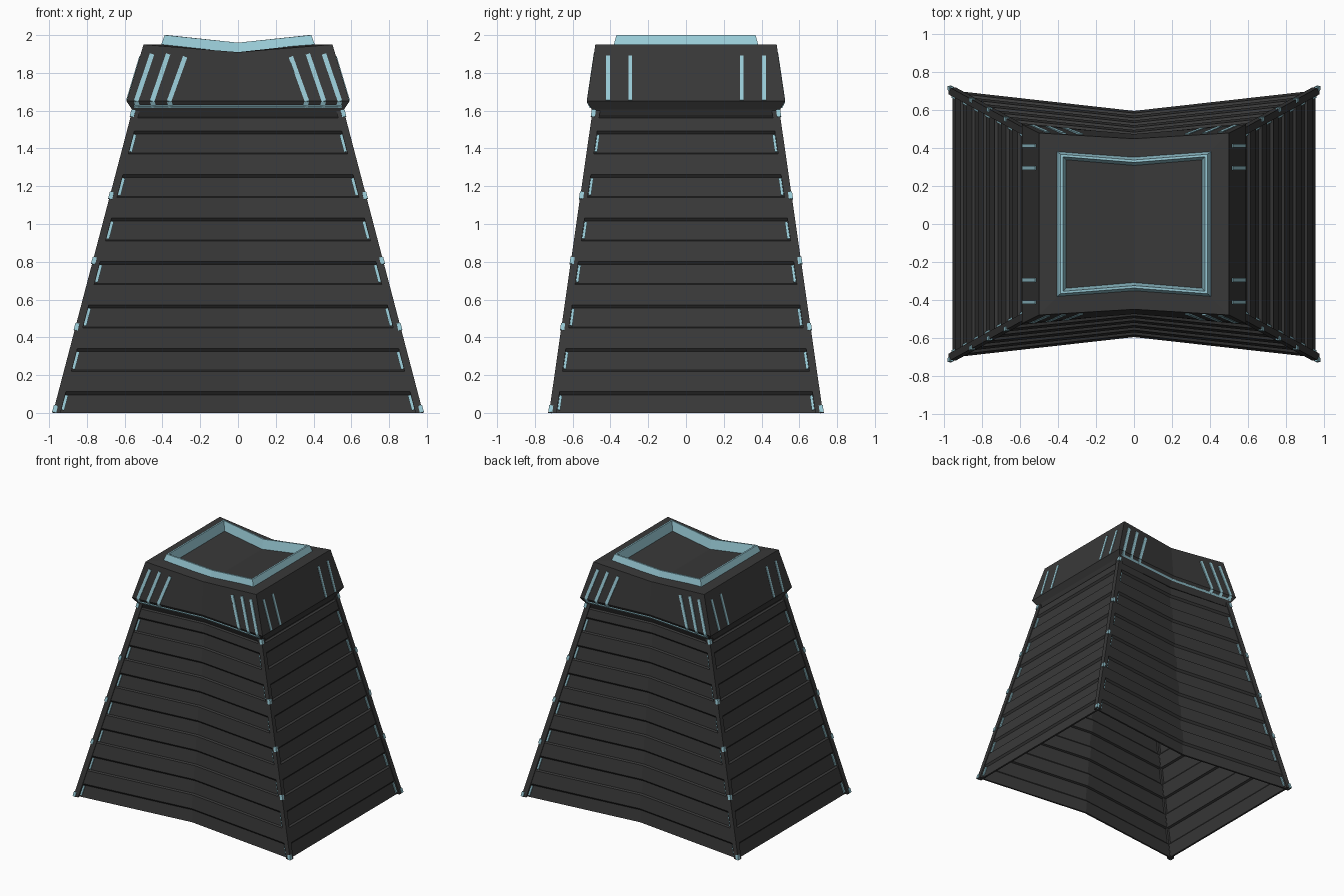
import bpy, bmesh
from mathutils import Vector, Matrix

if "Cube" in bpy.data.objects:
    bpy.data.objects.remove(bpy.data.objects["Cube"])


def material(name, rgb):
    m = bpy.data.materials.new(name)
    m.diffuse_color = (*rgb, 1)
    m.use_nodes = True
    m.node_tree.nodes["Principled BSDF"].inputs["Base Color"].default_value = m.diffuse_color
    return m


DARK = material("charcoal", (0.04, 0.04, 0.04))
CYAN = material("pale_cyan", (0.32, 0.60, 0.68))
SIDES = [(sx, sy) for sx in (-1, 1) for sy in (-1, 1)]


def finish(bm, name, mat):
    bmesh.ops.recalc_face_normals(bm, faces=bm.faces[:])
    me = bpy.data.meshes.new(name)
    bm.to_mesh(me)
    bm.free()
    me.materials.append(mat)
    ob = bpy.data.objects.new(name, me)
    bpy.context.collection.objects.link(ob)
    return ob


def ring(hx, hy, dip, z, zmid=None):
    """Six-sided outline, pinched at the middle of front and back."""
    zm = z if zmid is None else zmid
    return [(-hx, -hy, z), (0, dip - hy, zm), (hx, -hy, z),
            (hx, hy, z), (0, hy - dip, zm), (-hx, hy, z)]


def loft(bm, rings, closed=False, caps=False):
    loops = [[bm.verts.new(p) for p in r] for r in rings]
    n = len(loops[0])
    pairs = list(zip(loops, loops[1:])) + ([(loops[-1], loops[0])] if closed else [])
    for a, b in pairs:
        for i in range(n):
            j = (i + 1) % n
            bm.faces.new((a[i], a[j], b[j], b[i]))
    if caps:
        for lp in (loops[0], loops[-1]):
            if n == 6:  # split at the crease
                bm.faces.new((lp[0], lp[1], lp[4], lp[5]))
                bm.faces.new((lp[1], lp[2], lp[3], lp[4]))
            else:
                bm.faces.new(lp)


def bar(bm, p, q, normal, w, t):
    """Flat bar from p to q, width w, thickness t along normal."""
    p, q, n = Vector(p), Vector(q), Vector(normal)
    d = q - p
    s = d.cross(n).normalized()
    n = s.cross(d).normalized()
    m = Matrix((s * w, d, n * t)).transposed().to_4x4()
    m.translation = (p + q) / 2
    bmesh.ops.create_cube(bm, size=1, matrix=m)


def body(z):
    return 0.98 - 0.2625 * z, 0.725 - 0.144 * z, 0.11 - 0.035 * z


def head(z):
    if z < 1.65:
        t = (1.65 - z) / 0.05
        return 0.59 - 0.03 * t, 0.525 - 0.027 * t, 0.05
    t = (z - 1.65) / 0.3
    return 0.59 - 0.09 * t, 0.525 - 0.045 * t, 0.05 - 0.02 * t


def front_y(shape, x, z):
    hx, hy, dip = shape(z)
    return hy - dip * (1 - abs(x) / hx)


# hollow body with alternating raised and recessed boards
LOW, HIGH = 0.022, 0.006
profile = [(0, LOW)]
for k in range(7):
    z = 0.1 + 0.23 * k
    top = 0.12 if k < 6 else 0.08
    profile += [(z - 0.004, LOW), (z + 0.012, HIGH), (z + top, HIGH), (z + top + 0.006, LOW)]
profile.append((1.6, LOW))


def wall(z, r):
    hx, hy, dip = body(z)
    return ring(hx - r, hy - r, dip, z)


bm = bmesh.new()
loft(bm, [wall(z, r) for z, r in profile]
     + [wall(z, r + 0.015) for z, r in reversed(profile)], closed=True)
finish(bm, "board_walls", DARK)

# corner posts
bm = bmesh.new()
for sx, sy in SIDES:
    rings = []
    for z in (0, 1.6):
        hx, hy, dip = body(z)
        w = 0.04
        y = hy - dip * w / hx
        rings.append([(sx * a, sy * b, z) for a, b in
                      ((hx, hy), (hx - w, y), (hx - w, hy - w), (hx, hy - w))])
    loft(bm, rings, caps=True)
finish(bm, "corner_posts", DARK)

# cyan studs up the corner posts
bm = bmesh.new()
for sx, sy in SIDES:
    for z in (0.02, 0.455, 0.805, 1.15, 1.585):
        c = [Vector((sx * (body(h)[0] - 0.006), sy * (body(h)[1] - 0.006), h))
             for h in (z - 0.018, z + 0.018)]
        bar(bm, c[0], c[1], (sx, 0, 0), 0.022, 0.022)
finish(bm, "corner_studs", CYAN)

# cyan end strips on the recessed boards
bm = bmesh.new()
for sx, sy in SIDES:
    for k in range(7):
        z1 = 0.092 + 0.23 * k
        z0 = max(z1 - 0.09, 0.015)
        f, s = [], []
        for z in (z0, z1):
            hx, hy, dip = body(z)
            x = hx - 0.049
            f.append((sx * x, sy * (front_y(body, x, z) - 0.018), z))
            s.append((sx * (hx - 0.019), sy * (hy - 0.049), z))
        bar(bm, *f, (0, sy, 0), 0.015, 0.012)
        bar(bm, *s, (sx, 0, 0), 0.015, 0.012)
finish(bm, "board_end_strips", CYAN)

# head block with flared collar, creased top and shallow recess
bm = bmesh.new()
loft(bm, [ring(0.545, 0.48, 0.05, 1.57), ring(0.56, 0.498, 0.05, 1.605),
          ring(0.59, 0.525, 0.05, 1.65), ring(0.50, 0.48, 0.03, 1.95, 1.91),
          ring(0.37, 0.35, 0.028, 1.95, 1.91), ring(0.36, 0.34, 0.028, 1.925, 1.885)],
     caps=True)
finish(bm, "head_block", DARK)

# raised cyan rim on the top
bm = bmesh.new()
loft(bm, [ring(0.41, 0.385, 0.03, 1.94, 1.90), ring(0.388, 0.368, 0.03, 2.0, 1.96),
          ring(0.375, 0.355, 0.03, 2.0, 1.96), ring(0.358, 0.338, 0.03, 1.92, 1.88)],
     closed=True)
finish(bm, "top_rim", CYAN)

# slanted stripes on the front and back of the head, vertical ones on the sides
bm = bmesh.new()
for sx, sy in SIDES:
    for x0, x1, z1 in ((0.54, 0.455, 1.9), (0.455, 0.37, 1.9), (0.365, 0.28, 1.885)):
        pts = [(sx * x, sy * front_y(head, x, z), z)
               for x, z in ((x0 - 0.01, 1.62), (x0, 1.65), (x1, z1))]
        bar(bm, pts[0], pts[1], (0, sy, 0), 0.024, 0.009)
        bar(bm, pts[1], pts[2], (0, sy, 0), 0.024, 0.009)
    for y in (0.295, 0.413):
        pts = [(sx * head(z)[0], sy * y, z) for z in (1.655, 1.89)]
        bar(bm, *pts, (sx, 0, 0), 0.02, 0.008)
    # thin line under the collar
    pts = [(sx * x, sy * front_y(head, x, 1.622), 1.622) for x in (0, 0.55)]
    bar(bm, *pts, (0, sy, -0.9), 0.016, 0.008)
finish(bm, "head_stripes", CYAN)
